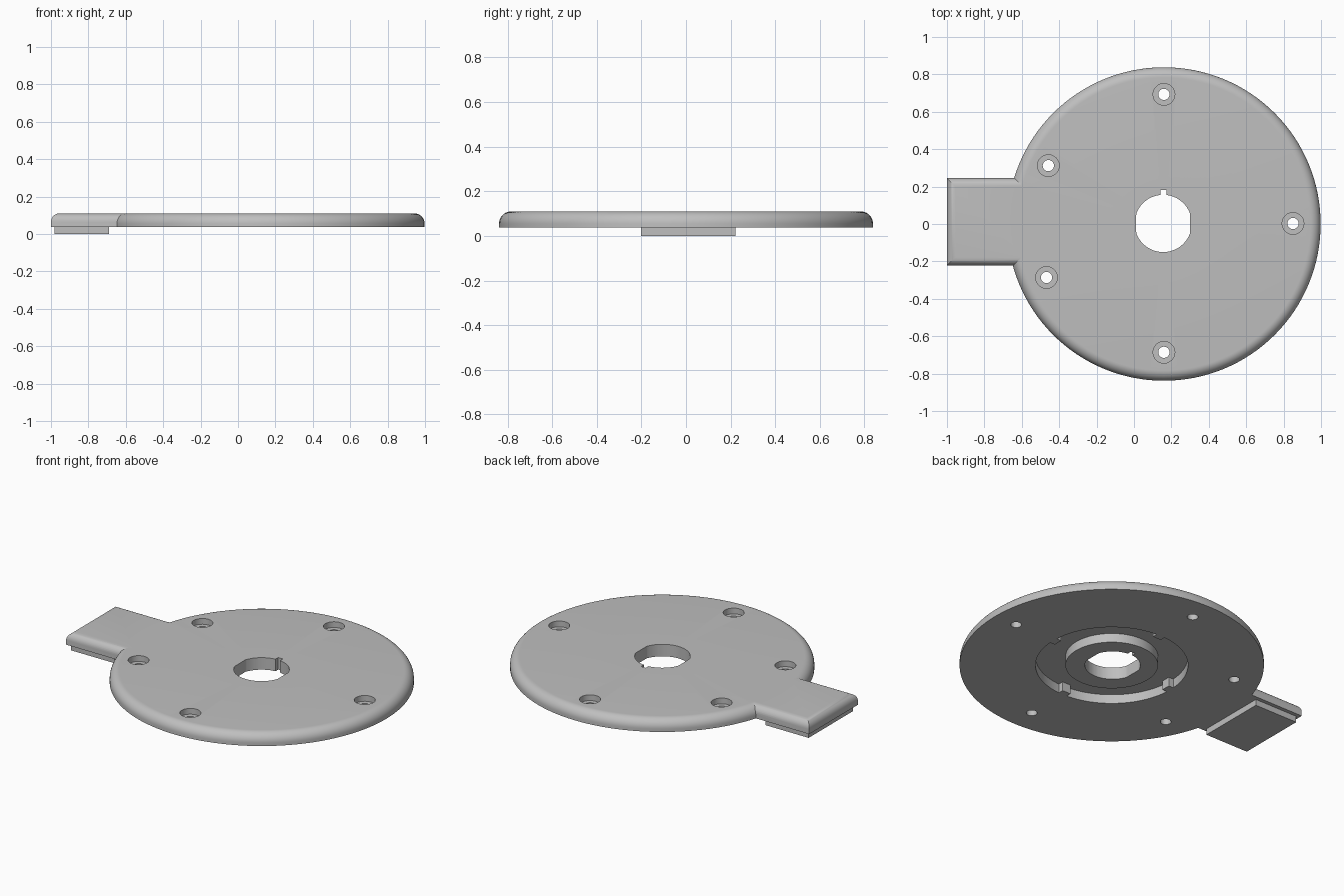
import bpy, bmesh, math

if "Cube" in bpy.data.objects:
    bpy.data.objects.remove(bpy.data.objects["Cube"])

# Main dimensions
CX, RADIUS = 0.16, 0.838
BOTTOM, TOP, ROUND = 0.037, 0.11, 0.055

grey = bpy.data.materials.new("light grey")
grey.use_nodes = True
COLOUR = (0.52, 0.52, 0.52, 1)
grey.diffuse_color = COLOUR
grey.node_tree.nodes["Principled BSDF"].inputs["Base Color"].default_value = COLOUR


def finish(name, bm):
    bmesh.ops.recalc_face_normals(bm, faces=bm.faces)
    mesh = bpy.data.meshes.new(name)
    bm.to_mesh(mesh)
    bm.free()
    mesh.materials.append(grey)
    obj = bpy.data.objects.new(name, mesh)
    bpy.context.collection.objects.link(obj)
    return obj


def prism(name, outline, z0, z1):
    bm = bmesh.new()
    face = bm.faces.new([bm.verts.new((x, y, z0)) for x, y in outline])
    new = bmesh.ops.extrude_face_region(bm, geom=[face])["geom"]
    moved = [v for v in new if isinstance(v, bmesh.types.BMVert)]
    bmesh.ops.translate(bm, verts=moved, vec=(0, 0, z1 - z0))
    return finish(name, bm)


def box(name, x0, x1, y0, y1, z0, z1):
    return prism(name, [(x0, y0), (x1, y0), (x1, y1), (x0, y1)], z0, z1)


def circle(cx, cy, r, n=48, flat=9):
    # A flat value smaller than r trims the circle on its x sides
    pts = []
    for i in range(n):
        a = 2 * math.pi * (i + 0.5) / n
        pts.append((cx + max(-flat, min(flat, r * math.cos(a))), cy + r * math.sin(a)))
    return pts


def combine(target, tool, operation):
    tool.hide_render = True
    mod = target.modifiers.new(tool.name, "BOOLEAN")
    mod.operation, mod.solver, mod.object = operation, "EXACT", tool
    bpy.context.view_layer.objects.active = target
    bpy.ops.object.modifier_apply(modifier=mod.name)
    bpy.data.objects.remove(tool)


# Round cover: lathed section with rounded rim and an annular groove below
GROOVE_IN, GROOVE_OUT, GROOVE_TOP = 0.255, 0.42, 0.092
profile = [(0.08, TOP)]
for i in range(11):
    a = math.pi / 2 * (1 - i / 10)
    profile.append((RADIUS - ROUND + ROUND * math.cos(a), TOP - ROUND + ROUND * math.sin(a)))
profile += [(RADIUS, BOTTOM), (GROOVE_OUT, BOTTOM), (GROOVE_OUT, GROOVE_TOP),
            (GROOVE_IN, GROOVE_TOP), (GROOVE_IN, BOTTOM), (0.08, BOTTOM)]
bm = bmesh.new()
verts = [bm.verts.new((CX + r, 0, z)) for r, z in profile]
edges = [bm.edges.new((verts[i - 1], verts[i])) for i in range(len(verts))]
bmesh.ops.spin(bm, geom=verts + edges, cent=(CX, 0, 0), axis=(0, 0, 1),
               angle=2 * math.pi, steps=128, use_merge=False)
bmesh.ops.remove_doubles(bm, verts=bm.verts, dist=0.0001)
cover = finish("round_cover", bm)

# Side tab: slab with its three outer top edges rounded
tab = box("side_tab", -1, -0.55, -0.222, 0.245, BOTTOM, TOP)
bm = bmesh.new()
bm.from_mesh(tab.data)
rims = [e for e in bm.edges if all(v.co.z > TOP - 0.001 for v in e.verts)
        and any(v.co.x < -0.9 for v in e.verts)]
bmesh.ops.bevel(bm, geom=rims, offset=0.045, segments=8, profile=0.5, affect="EDGES")
bm.to_mesh(tab.data)
bm.free()
combine(cover, tab, "UNION")

# Four small lugs on the outer wall of the groove
for dx, dy in ((1, 0), (-1, 0), (0, 1), (0, -1)):
    mx, my, w = CX + 0.415 * dx, 0.415 * dy, 0.028
    lug = box("groove_lug", mx - w, mx + w, my - w, my + w, BOTTOM, GROOVE_TOP + 0.005)
    combine(cover, lug, "UNION")

# Central bore with two flats and a key slot
combine(cover, prism("bore_cutter", circle(CX - 0.004, 0.003, 0.153, 96, 0.144), -0.1, 0.3),
        "DIFFERENCE")
combine(cover, box("key_cutter", CX - 0.017, CX + 0.015, 0.08, 0.182, -0.1, 0.3), "DIFFERENCE")

# Counterbored screw holes
for x, y in ((CX, 0.693), (CX, -0.686), (0.85, 0.003), (-0.458, 0.312), (-0.468, -0.286)):
    combine(cover, prism("screw_cutter", circle(x, y, 0.03), -0.1, 0.3), "DIFFERENCE")
    combine(cover, prism("counterbore_cutter", circle(x, y, 0.058), 0.075, 0.3), "DIFFERENCE")

# Pad below the tab
pad = box("tab_pad", -0.98, -0.69, -0.202, 0.222, 0, BOTTOM)

# Smooth shading with sharp edges kept
bpy.ops.object.select_all(action="DESELECT")
cover.select_set(True)
bpy.context.view_layer.objects.active = cover
bpy.ops.object.shade_smooth_by_angle(angle=math.radians(30))
